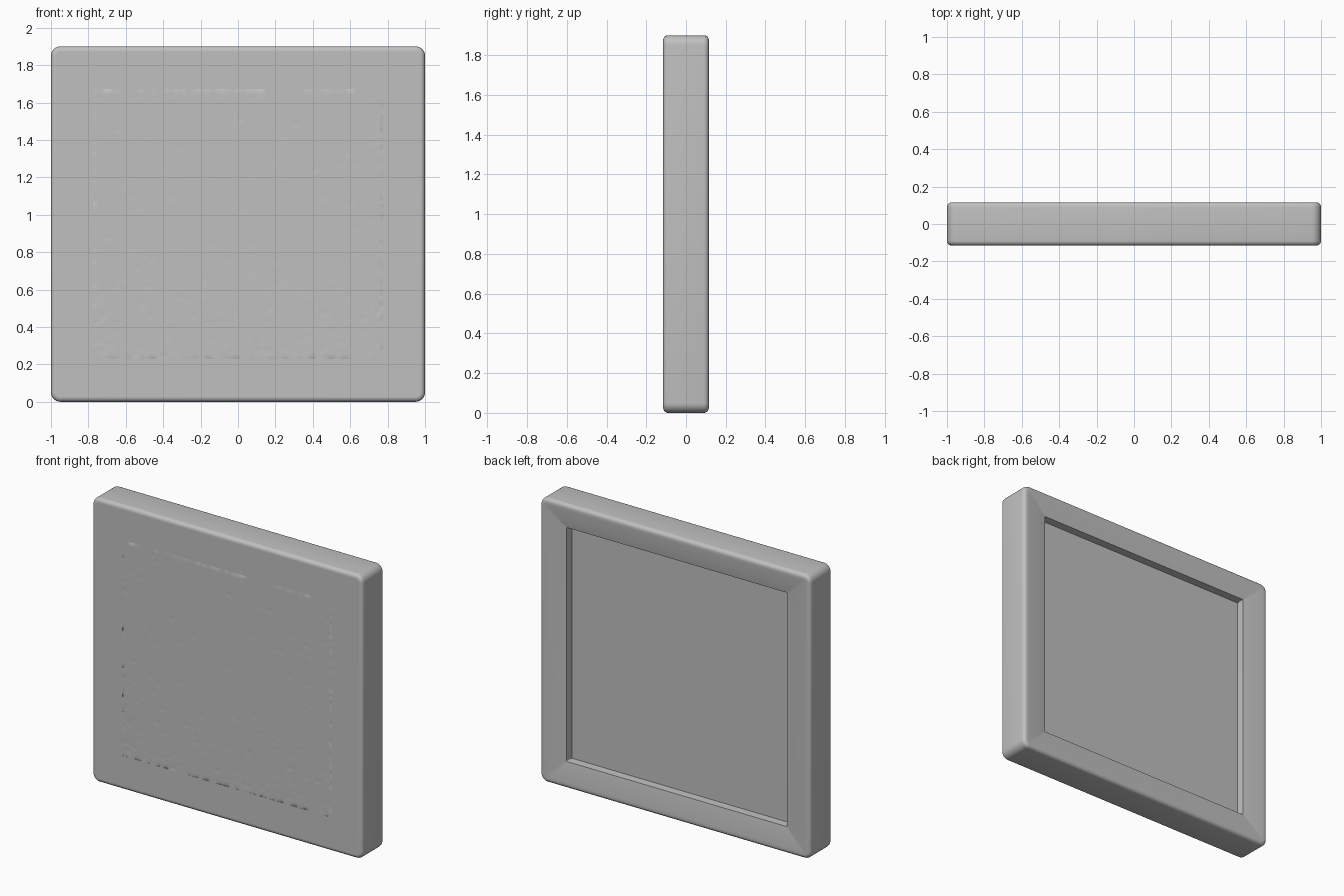
import bpy, bmesh, math, random

if "Cube" in bpy.data.objects:
    bpy.data.objects.remove(bpy.data.objects["Cube"], do_unlink=True)
random.seed(4)

grey = bpy.data.materials.new("plain_grey")
grey.use_nodes = True
COLOUR = (0.53, 0.53, 0.53, 1)
grey.diffuse_color = COLOUR
grey.node_tree.nodes["Principled BSDF"].inputs["Base Color"].default_value = COLOUR

MID, FRONT, BACK = 0.95, -0.115, 0.115
PANEL_W, PANEL_H = 0.775, 0.721


def finish(bm, name):
    mesh = bpy.data.meshes.new(name)
    bm.to_mesh(mesh)
    bm.free()
    mesh.materials.append(grey)
    obj = bpy.data.objects.new(name, mesh)
    bpy.context.collection.objects.link(obj)
    return obj


def ring(bm, half_w, half_h, y, radius, mid=MID, steps=6):
    """Rounded rectangle of vertices in the plane at depth y."""
    verts = []
    for corner, (sx, sz) in enumerate([(1, 1), (-1, 1), (-1, -1), (1, -1)]):
        for i in range(steps + 1):
            a = math.pi / 2 * (corner + i / steps)
            verts.append(bm.verts.new((sx * (half_w - radius) + radius * math.cos(a), y,
                                       mid + sz * (half_h - radius) + radius * math.sin(a))))
    return verts


# Frame: rings lofted from the front pocket, around the rim, to the back recess
bm = bmesh.new()
EDGE = 0.025
rings = [ring(bm, PANEL_W, PANEL_H, FRONT + 0.008, 0.001),
         ring(bm, PANEL_W, PANEL_H, FRONT, 0.001),
         ring(bm, 0.97, 0.92, FRONT, 0.02)]
for side in (-1, 1):
    for i in range(6):
        t = math.pi / 2 * (i / 5 if side < 0 else 1 - i / 5)
        inset = EDGE * (1 - math.sin(t))
        y = side * (BACK - EDGE + EDGE * math.cos(t))
        rings.append(ring(bm, 1 - inset, 0.95 - inset, y, 0.05 - inset))
# Back border dips gently towards the opening, then drops to the recess floor
rings += [ring(bm, 0.96, 0.91, BACK - 0.001, 0.02),
          ring(bm, 0.88, 0.84, BACK - 0.007, 0.012),
          ring(bm, 0.815, 0.782, BACK - 0.017, 0.006, 0.954),
          ring(bm, 0.813, 0.78, BACK - 0.07, 0.004, 0.954)]
for a, b in zip(rings, rings[1:]):
    for i in range(len(a)):
        j = (i + 1) % len(a)
        bm.faces.new((a[i], a[j], b[j], b[i]))
bm.faces.new(rings[0])
bm.faces.new(rings[-1])
bmesh.ops.recalc_face_normals(bm, faces=bm.faces)
frame = finish(bm, "frame")

# Front panel: flush sheet with a chipped outline and small pits, denser low down
bm = bmesh.new()
COLS, ROWS = 110, 100
grid = []
for r in range(ROWS + 1):
    row = []
    for c in range(COLS + 1):
        u, v = 2 * c / COLS - 1, 2 * r / ROWS - 1
        border = r in (0, ROWS) or c in (0, COLS)
        low = max(0, 1 - r / (0.4 * ROWS))
        chance = 0.3 if border else 0.008 + 0.1 * low * (0.4 + abs(u) ** 6)
        pit = 0
        if random.random() < chance:
            pit = random.uniform(0.001, 0.007 if border else 0.003)
        row.append(bm.verts.new((PANEL_W * u, FRONT + pit, MID + PANEL_H * v)))
    grid.append(row)
for r in range(ROWS):
    for c in range(COLS):
        bm.faces.new((grid[r][c], grid[r][c + 1], grid[r + 1][c + 1], grid[r + 1][c]))
panel = finish(bm, "front_panel")

for obj in (frame, panel):
    bpy.ops.object.select_all(action="DESELECT")
    obj.select_set(True)
    bpy.context.view_layer.objects.active = obj
    bpy.ops.object.shade_smooth_by_angle(angle=math.radians(35))
